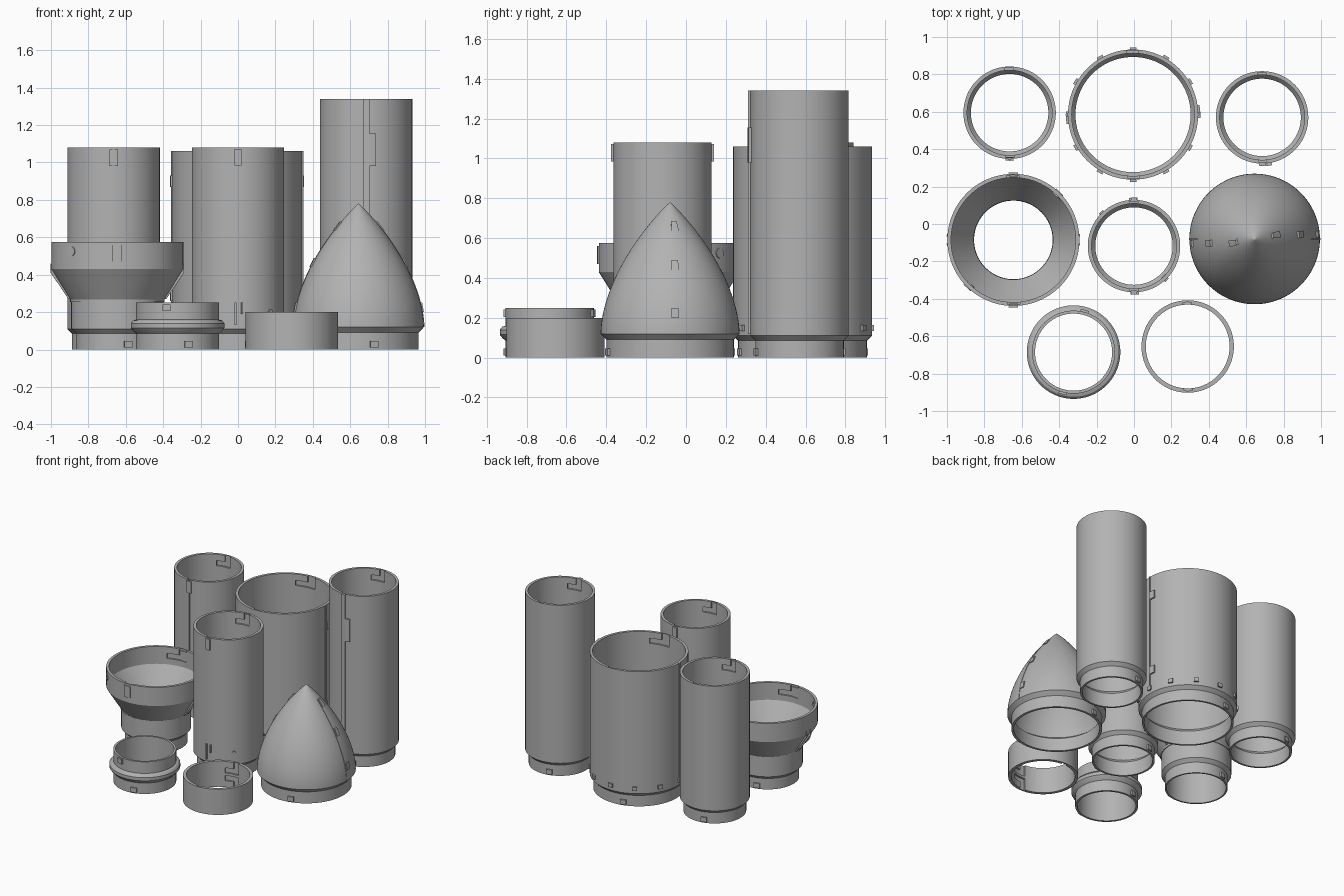
import bpy, bmesh
from math import cos, sin, radians, pi
from mathutils import Matrix, Vector

cube = bpy.data.objects.get("Cube")
if cube:
    bpy.data.objects.remove(cube, do_unlink=True)

grey = bpy.data.materials.new("plain grey")
grey.use_nodes = True
grey.diffuse_color = (0.45, 0.45, 0.45, 1)
grey.node_tree.nodes["Principled BSDF"].inputs["Base Color"].default_value = (0.45, 0.45, 0.45, 1)


def finish(bm, name, centre):
    bmesh.ops.remove_doubles(bm, verts=bm.verts, dist=1e-5)
    bmesh.ops.recalc_face_normals(bm, faces=bm.faces)
    mesh = bpy.data.meshes.new(name)
    bm.to_mesh(mesh)
    bm.free()
    mesh.materials.append(grey)
    ob = bpy.data.objects.new(name, mesh)
    ob.location = (centre[0], centre[1], 0)
    bpy.context.collection.objects.link(ob)
    smooth(ob)
    return ob


def activate(ob):
    bpy.ops.object.select_all(action='DESELECT')
    ob.select_set(True)
    bpy.context.view_layer.objects.active = ob


def smooth(ob):
    activate(ob)
    bpy.ops.object.shade_smooth_by_angle(angle=radians(30))


def sweep(name, profile, centre, start=0, end=360):
    """Sweep a closed (radius, height) outline about the vertical axis."""
    bm = bmesh.new()
    full = end - start >= 360
    steps = 96 if full else max(2, int((end - start) / 4))
    rings = []
    for i in range(steps if full else steps + 1):
        a = radians(start + (end - start) * i / steps)
        rings.append([bm.verts.new((r * cos(a), r * sin(a), z)) for r, z in profile])
    n = len(profile)
    for i in range(steps):
        p, q = rings[i], rings[(i + 1) % len(rings)]
        for j in range(n):
            k = (j + 1) % n
            bm.faces.new((p[j], q[j], q[k], p[k]))
    if not full:
        bm.faces.new(rings[0])
        bm.faces.new(rings[-1])
    return finish(bm, name, centre)


def block(name, centre, angle, width, r0, r1, z0, z1):
    """Small box wrapped on a cylinder; width is measured along the wall."""
    half = width / r1 * 90 / pi
    return sweep(name, [(r0, z0), (r1, z0), (r1, z1), (r0, z1)], centre, angle - half, angle + half)


def stud(name, centre, angle, radius, wall, z):
    a = radians(angle)
    out = Vector((cos(a), sin(a), 0))
    turn = out.to_track_quat('Z', 'Y').to_matrix().to_4x4()
    bm = bmesh.new()
    bmesh.ops.create_cone(bm, cap_ends=True, segments=20, radius1=radius, radius2=radius, depth=0.03,
                          matrix=Matrix.Translation(out * (wall - 0.008) + Vector((0, 0, z))) @ turn)
    return finish(bm, name, centre)


def cut(ob, cutter):
    mod = ob.modifiers.new("slot", 'BOOLEAN')
    mod.operation = 'DIFFERENCE'
    mod.object = cutter
    activate(ob)
    bpy.ops.object.modifier_apply(modifier=mod.name)
    bpy.data.objects.remove(cutter, do_unlink=True)


def locking_slots(ob, centre, inner, edge, down=1):
    """Two L-shaped recesses in the inner wall, opposite each other."""
    depth = 0.013
    for a in (90, -90):
        for width_from, width_to, top, low in ((-5, 6, -0.02, 0.09), (-5, 22, 0.05, 0.09)):
            z0, z1 = sorted((edge - down * top, edge - down * low))
            r0, r1 = inner - 0.03, inner + depth
            cut(ob, sweep("slot_cutter", [(r0, z0), (r1, z0), (r1, z1), (r0, z1)],
                          centre, a + width_from, a + width_to))
    smooth(ob)


def pegs(name, centre, wall, z0=0.01, angles=(-75, 105)):
    for a in angles:
        block(name + "_peg", centre, a, 0.045, wall - 0.01, wall + 0.012, z0, z0 + 0.036)


def tube(name, centre, radius, height):
    neck, bore, inner = radius - 0.025, radius - 0.04, radius - 0.02
    ob = sweep(name, [(neck, 0), (neck, 0.085), (radius, 0.11), (radius, height), (inner, height),
                      (inner, 0.135), (bore, 0.11), (bore, 0)], centre)
    locking_slots(ob, centre, inner, height)
    pegs(name, centre, neck)
    return ob


R, WIDE = 0.247, 0.348

# Back left tube with a thin seam rail
c = (-0.665, 0.595)
tube("back_left_tube", c, R, 1.08)
block("back_left_rail", c, -90, 0.012, R - 0.005, R + 0.007, 0.12, 1.08)
block("back_left_slot_cover", c, -90, 0.045, R - 0.01, R + 0.01, 0.98, 1.07)

# Tall back right tube with rail and side box
c = (0.685, 0.57)
tube("back_right_tube", c, R, 1.34)
block("back_right_rail", c, -90, 0.035, R - 0.005, R + 0.012, 0.12, 1.34)
block("back_right_rail_box", c, -82, 0.035, R - 0.005, R + 0.014, 0.98, 1.155)

# Wide back tube with ring of lugs and side brackets
c = (-0.005, 0.585)
tube("wide_tube", c, WIDE, 1.06)
for i in range(12):
    block("wide_tube_lug", c, 90 + i * 30, 0.035, WIDE - 0.01, WIDE + 0.012, 0.135, 0.165)
for a in (0, 180):
    block("wide_tube_rail", c, a, 0.012, WIDE - 0.005, WIDE + 0.006, 0.13, 1.06)
    for z in (0.26, 0.87):
        block("wide_tube_bracket", c, a + 5, 0.04, WIDE - 0.01, WIDE + 0.011, z, z + 0.06)

# Centre tube with slot covers, studs and small fins
c = (0, -0.118)
tube("centre_tube", c, R, 1.08)
for a in (-90, 90):
    block("centre_slot_cover", c, a, 0.035, R - 0.01, R + 0.012, 0.985, 1.072)
    block("centre_fin", c, a - 3, 0.01, R - 0.005, R + 0.012, 0.13, 0.25)
    block("centre_fin", c, a + 5, 0.01, R - 0.005, R + 0.012, 0.19, 0.25)
    stud("centre_stud", c, a + 44, 0.014, R, 0.2)

# Funnel adapter with side struts
c = (-0.645, -0.085)
funnel = sweep("funnel", [(0.222, 0), (0.222, 0.085), (R, 0.11), (R, 0.26), (0.353, 0.43),
                          (0.353, 0.575), (0.333, 0.575), (0.333, 0.44), (0.212, 0.26), (0.21, 0)], c)
locking_slots(funnel, c, 0.333, 0.575)
pegs("funnel", c, 0.222)
sweep("funnel_band", [(0.24, 0.255), (0.252, 0.255), (0.252, 0.267), (0.24, 0.267)], c)
for a in (0, 180):
    for side in (-4, 4):
        sweep("funnel_strut", [(0.245, 0.27), (0.262, 0.27), (0.357, 0.41), (0.357, 0.46),
                               (0.34, 0.44)], c, a + side - 1, a + side + 1)
    block("funnel_slot_cover", c, a + 90, 0.05, 0.34, 0.361, 0.47, 0.56)
    stud("funnel_stud", c, a + 46, 0.026, 0.35, 0.525)

# Hollow nose cone, seam ribs and lugs
c = (0.645, -0.08)
BASE, TOP, REACH = 0.12, 0.78, 0.349


def ogive(z):
    t = (z - BASE) / (TOP - BASE)
    return REACH * max(0, 1 - t ** 1.75) ** 0.93


heights = [BASE + (TOP - BASE) * (1 - (1 - i / 28) ** 1.4) for i in range(29)]
outer = [(ogive(z), z) for z in heights]
inside = [(max(0, r - 0.022), z - 0.022 * i / 28) for i, (r, z) in enumerate(outer)]
sweep("nose_cone", [(0.32, 0), (0.32, 0.09)] + outer + inside[::-1] + [(0.302, 0.1), (0.302, 0)], c)
pegs("nose_cone", c, 0.32)
seam = [z for z in heights if z < 0.7]
for a in (0, 180):
    sweep("nose_seam", [(ogive(z) + 0.003, z) for z in seam]
          + [(ogive(z) - 0.008, z) for z in seam[::-1]], c, a - 0.8, a + 0.8)
    for z in (0.2, 0.44, 0.635):
        low, high = ogive(z), ogive(z + 0.05)
        mid = (0.025 / low) * 180 / pi
        half = (0.018 / low) * 180 / pi
        sweep("nose_lug", [(low - 0.01, z), (low + 0.008, z), (high + 0.01, z + 0.05),
                           (high - 0.01, z + 0.05)], c, a + mid - half, a + mid + half)

# Front left coupler with a middle flange
c = (-0.323, -0.685)
sweep("coupler", [(0.222, 0), (0.222, 0.085), (0.238, 0.1), (0.25, 0.115), (0.25, 0.14), (0.238, 0.155),
                  (0.222, 0.16), (0.222, 0.25), (0.206, 0.25), (0.206, 0)], c)
pegs("coupler_lower", c, 0.222)
pegs("coupler_upper", c, 0.222, 0.205, (-105, 75))

# Front right plain ring, slotted at both ends
c = (0.287, -0.655)
ring = sweep("joining_ring", [(R, 0), (R, 0.2), (0.224, 0.2), (0.224, 0)], c)
locking_slots(ring, c, 0.224, 0.2)
locking_slots(ring, c, 0.224, 0, -1)
